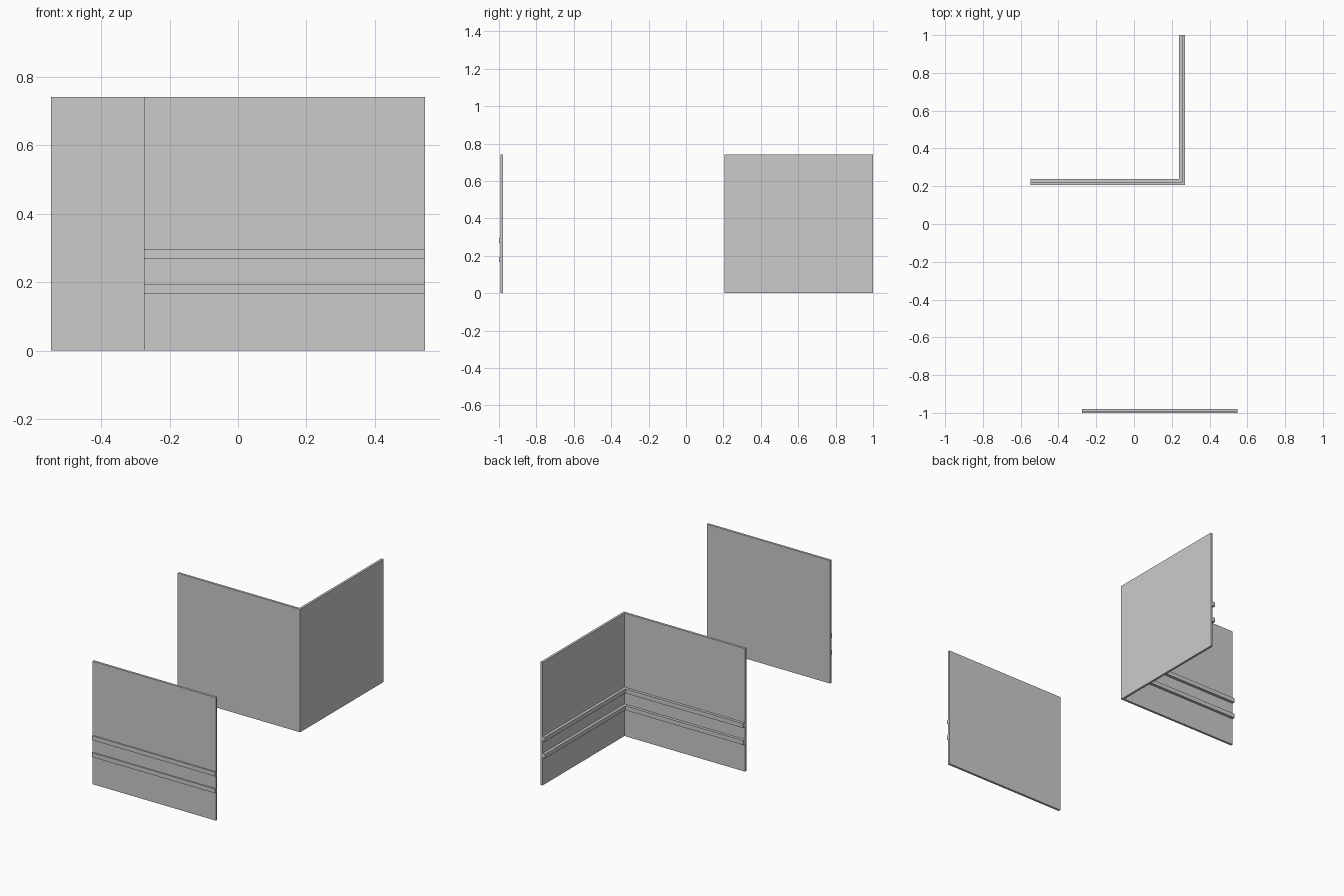
import bpy, bmesh

if "Cube" in bpy.data.objects:
    bpy.data.objects.remove(bpy.data.objects["Cube"])

HEIGHT = 0.741
RAILS = [(0.167, 0.193), (0.269, 0.295)]


def prism(name, outline, z0, z1):
    """Extrude a plan outline from z0 up to z1."""
    bm = bmesh.new()
    face = bm.faces.new([bm.verts.new((x, y, z0)) for x, y in outline])
    top = bmesh.ops.extrude_face_region(bm, geom=[face])["geom"]
    verts = [g for g in top if isinstance(g, bmesh.types.BMVert)]
    bmesh.ops.translate(bm, verts=verts, vec=(0, 0, z1 - z0))
    bmesh.ops.recalc_face_normals(bm, faces=bm.faces[:])
    mesh = bpy.data.meshes.new(name)
    bm.to_mesh(mesh)
    bm.free()
    obj = bpy.data.objects.new(name, mesh)
    bpy.context.collection.objects.link(obj)
    return obj


def rect(x0, x1, y0, y1):
    return [(x0, y0), (x1, y0), (x1, y1), (x0, y1)]


def corner(near, far):
    """L-shaped strip between two depths measured inward from the outer faces."""
    left, back, ox, oy = -0.547, 1.0, 0.27, 0.206
    return [(left, oy + near), (ox - near, oy + near), (ox - near, back),
            (ox - far, back), (ox - far, oy + far), (left, oy + far)]


# Straight wall panel with rails on its front
prism("straight_wall", rect(-0.275, 0.547, -0.993, -0.979), 0, HEIGHT)
# Corner wall with rails on its inside
prism("corner_wall", corner(0, 0.014), 0, HEIGHT)

for i, (z0, z1) in enumerate(RAILS, 1):
    prism(f"straight_rail_{i}", rect(-0.275, 0.547, -1.0, -0.993), z0, z1)
    prism(f"corner_rail_{i}", corner(0.014, 0.031), z0, z1)
